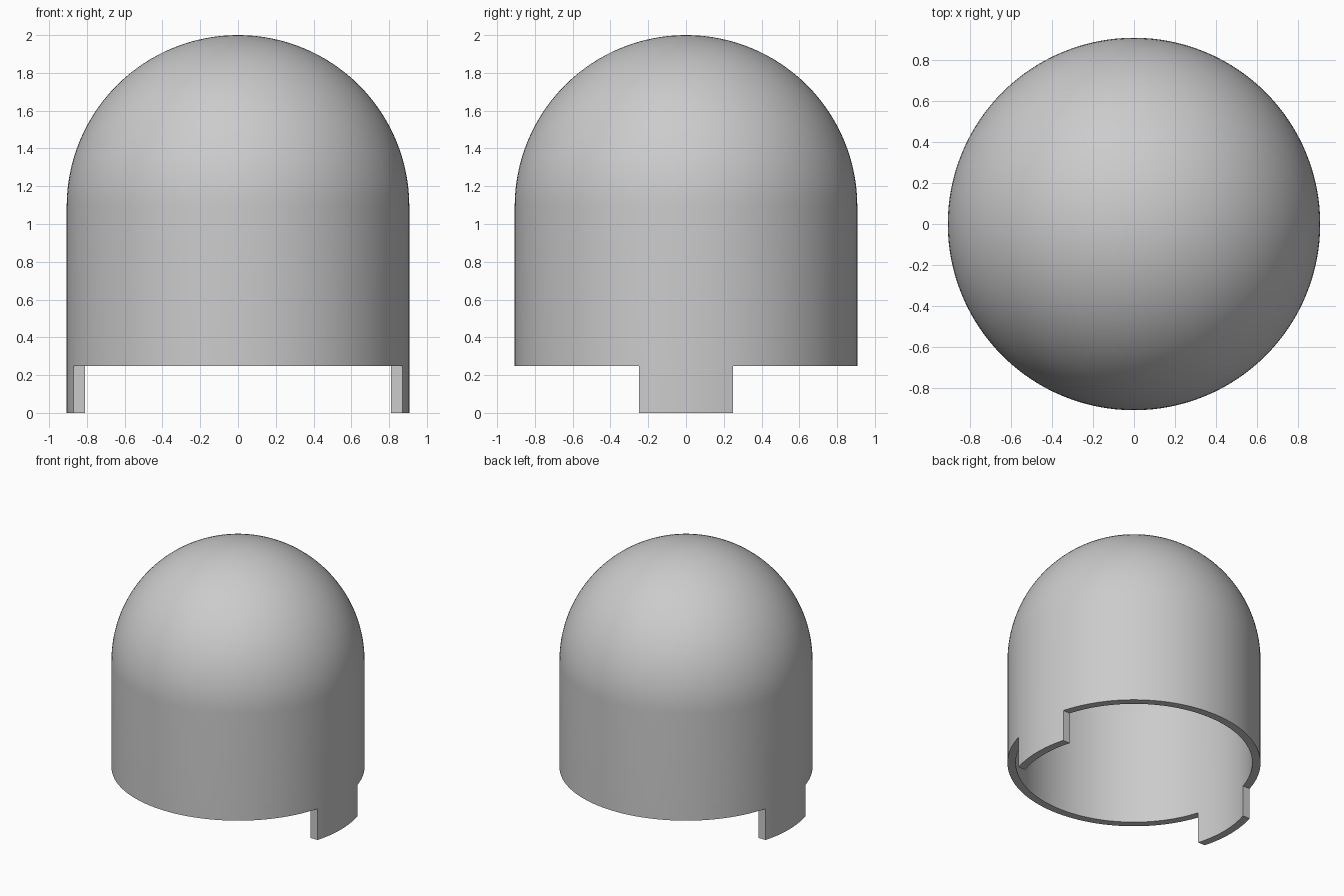
import bpy, bmesh, math
from mathutils import Vector

cube = bpy.data.objects.get("Cube")
if cube:
    bpy.data.objects.remove(cube)

OUTER, INNER = 0.907, 0.848      # wall radii
SPRING = 2 - OUTER               # height where the dome starts
RIM = 0.247                      # height of the lower rim between the tabs
TAB = 0.25                       # half width of each tab
SEGMENTS, RINGS = 128, 32

grey = bpy.data.materials.new("light grey")
grey.use_nodes = True
colour = (0.6, 0.6, 0.6, 1)
grey.diffuse_color = colour
grey.node_tree.nodes["Principled BSDF"].inputs["Base Color"].default_value = colour


def make_object(name, bm):
    bmesh.ops.recalc_face_normals(bm, faces=bm.faces)
    mesh = bpy.data.meshes.new(name)
    bm.to_mesh(mesh)
    bm.free()
    mesh.materials.append(grey)
    obj = bpy.data.objects.new(name, mesh)
    bpy.context.collection.objects.link(obj)
    return obj


def dome_arc(radius):
    """Quarter circle from the apex down to the top of the wall."""
    angles = [i / RINGS * math.pi / 2 for i in range(RINGS + 1)]
    return [Vector((radius * math.sin(a), 0, SPRING + radius * math.cos(a))) for a in angles]


# Hollow domed shell, revolved from a wall section
profile = dome_arc(OUTER) + [Vector((OUTER, 0, 0)), Vector((INNER, 0, 0))] + dome_arc(INNER)[::-1]
bm = bmesh.new()
verts = [bm.verts.new(p) for p in profile]
edges = [bm.edges.new(pair) for pair in zip(verts, verts[1:])]
bmesh.ops.spin(bm, geom=verts + edges, cent=(0, 0, 0), axis=(0, 0, 1),
               angle=math.tau, steps=SEGMENTS, use_merge=True)
bmesh.ops.remove_doubles(bm, verts=bm.verts, dist=0.0001)
shell = make_object("domed_cover", bm)

# Cut away the lower wall at front and back, leaving a tab on each side
for side, name in ((-1, "front_cutter"), (1, "back_cutter")):
    bm = bmesh.new()
    bmesh.ops.create_cube(bm, size=1)
    bmesh.ops.scale(bm, vec=(3, 1, 1), verts=bm.verts)
    bmesh.ops.translate(bm, vec=(0, side * (TAB + 0.5), RIM - 0.5), verts=bm.verts)
    cutter = make_object(name, bm)
    cut = shell.modifiers.new(name, 'BOOLEAN')
    cut.operation = 'DIFFERENCE'
    cut.solver = 'EXACT'
    cut.object = cutter
    bpy.context.view_layer.objects.active = shell
    bpy.ops.object.modifier_apply(modifier=name)
    bpy.data.objects.remove(cutter)

# Smooth curved walls, crisp rim and tab edges
bpy.ops.object.select_all(action='DESELECT')
shell.select_set(True)
bpy.context.view_layer.objects.active = shell
bpy.ops.object.shade_smooth_by_angle(angle=math.radians(30))
